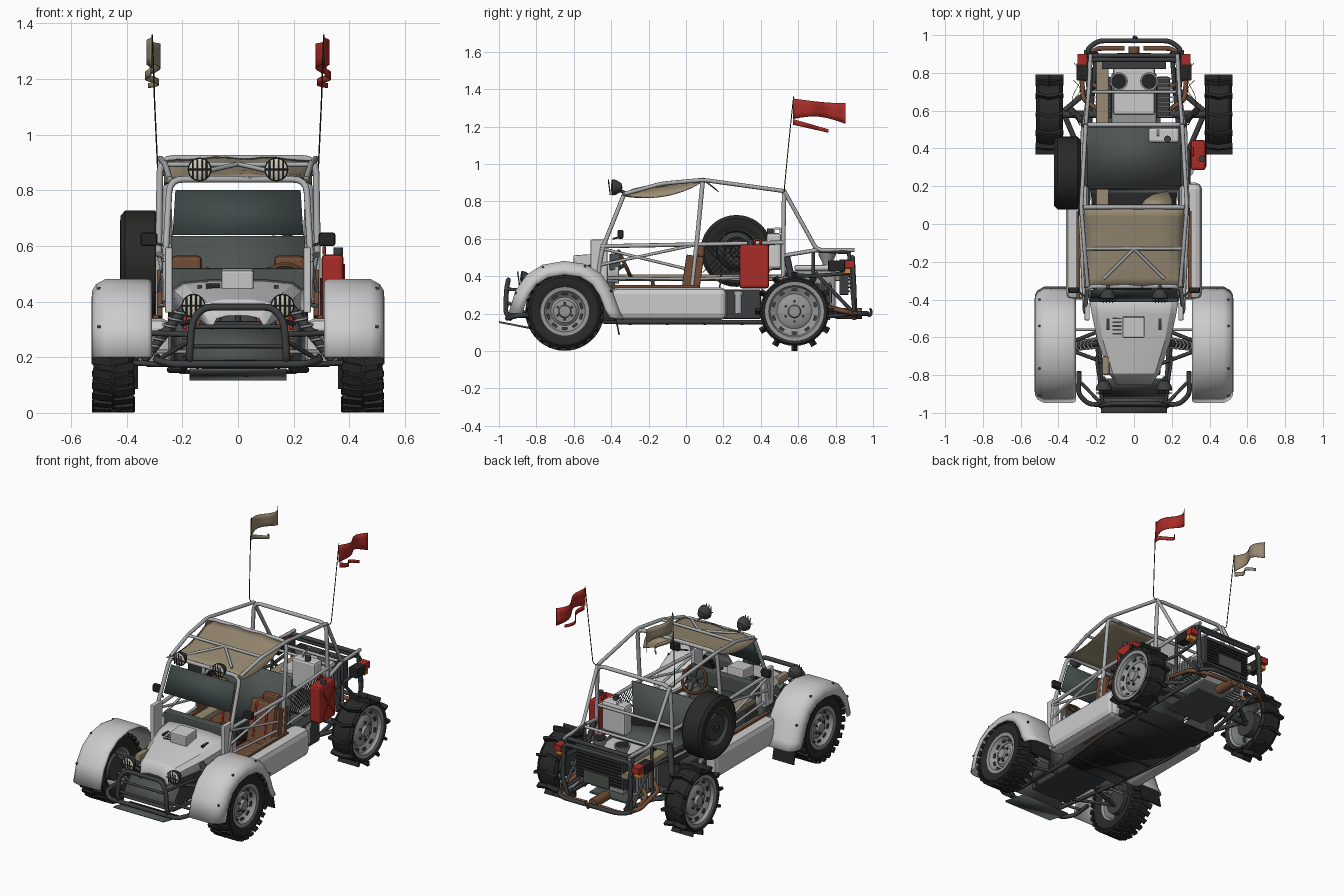
import bpy, bmesh
from math import sin, cos, pi, radians
from mathutils import Vector, Matrix

if "Cube" in bpy.data.objects:
    bpy.data.objects.remove(bpy.data.objects["Cube"])

COL = dict(white=(.62, .62, .62), tube=(.42, .43, .44), dark=(.045, .048, .05), black=(.018, .018, .018),
           tyre=(.022, .022, .021), metal=(.3, .31, .31), panel=(.075, .09, .082), glass=(.05, .068, .065),
           tan=(.32, .26, .17), red=(.4, .025, .02), brown=(.17, .075, .035), amber=(.7, .25, .03), lens=(.6, .56, .45))
MATS = {}
for k, c in COL.items():
    MATS[k] = bpy.data.materials.new(k)
    MATS[k].diffuse_color = (*c, 1)
RY, RZ = Matrix.Rotation(-pi / 2, 4, 'Y'), Matrix.Rotation(-pi / 2, 4, 'Z')
T = Matrix.Translation


def finish(name, bm, mat, mirror=False, bevel=0, solid=0, smooth=35):
    bmesh.ops.recalc_face_normals(bm, faces=bm.faces)
    me = bpy.data.meshes.new(name)
    bm.to_mesh(me)
    bm.free()
    me.materials.append(MATS[mat])
    if smooth:
        me.polygons.foreach_set('use_smooth', [True] * len(me.polygons))
        me.set_sharp_from_angle(angle=radians(smooth))
    ob = bpy.data.objects.new(name, me)
    bpy.context.collection.objects.link(ob)
    if solid:
        m = ob.modifiers.new('solid', 'SOLIDIFY')
        m.thickness, m.offset = solid, 0
    if bevel:
        m = ob.modifiers.new('bevel', 'BEVEL')
        m.width, m.segments = bevel, 2
    if mirror:
        ob.modifiers.new('mirror', 'MIRROR').use_mirror_merge = False
    return ob


def blocks(name, mats, mat, **kw):
    bm = bmesh.new()
    for m in mats:
        bmesh.ops.create_cube(bm, size=1, matrix=m)
    return finish(name, bm, mat, smooth=0, **kw)


def box(name, x0, x1, y0, y1, z0, z1, mat, rx=0, **kw):
    m = T(((x0 + x1) / 2, (y0 + y1) / 2, (z0 + z1) / 2)) @ Matrix.Rotation(radians(rx), 4, 'X')
    return blocks(name, [m @ Matrix.Diagonal((x1 - x0, y1 - y0, z1 - z0, 1))], mat, **kw)


def lathe(name, prof, mx, mat, n=32, **kw):
    bm = bmesh.new()
    rings = [[bm.verts.new(mx @ Vector((a, r * cos(2 * pi * i / n), r * sin(2 * pi * i / n)))) for i in range(n)]
             for a, r in prof]
    for p, q in zip(rings, rings[1:]):
        for i in range(n):
            bm.faces.new((p[i], p[i - 1], q[i - 1], q[i]))
    bmesh.ops.remove_doubles(bm, verts=bm.verts, dist=1e-5)
    return finish(name, bm, mat, **kw)


def sheet(name, rows, mat, **kw):
    bm = bmesh.new()
    g = [[bm.verts.new(p) for p in r] for r in rows]
    for p, q in zip(g, g[1:]):
        for i in range(len(p) - 1):
            bm.faces.new((p[i], p[i + 1], q[i + 1], q[i]))
    return finish(name, bm, mat, **kw)


def tube(name, paths, r, mat, mirror=True, fil=.03):
    cu = bpy.data.curves.new(name, 'CURVE')
    cu.dimensions, cu.bevel_depth, cu.bevel_resolution, cu.use_fill_caps = '3D', r, 2, True
    for path in paths:
        v = [Vector(p) for p in path]
        pts = [v[0]]
        for a, b, c in zip(v, v[1:], v[2:]):
            s = b + (a - b).normalized() * min(fil, (a - b).length * .45)
            e = b + (c - b).normalized() * min(fil, (c - b).length * .45)
            pts += [s * (1 - t) ** 2 + b * 2 * t * (1 - t) + e * t * t for t in (0, .25, .5, .75, 1)]
        pts.append(v[-1])
        for sx in ((1, -1) if mirror else (1,)):
            sp = cu.splines.new('POLY')
            sp.points.add(len(pts) - 1)
            for q, p in zip(sp.points, pts):
                q.co = (p.x * sx, p.y, p.z, 1)
    cu.materials.append(MATS[mat])
    bpy.context.collection.objects.link(bpy.data.objects.new(name, cu))


def across(pts):
    """Half path (ending nearest the middle) continued to the mirrored side."""
    return pts + [(-x, y, z) for x, y, z in reversed(pts)]


def ring(c, n, r, size, a=0, tilt=0, ph=0):
    return [T(c) @ Matrix.Rotation(2 * pi * (i + ph) / n, 4, 'X') @ T((a, 0, r)) @
            Matrix.Rotation(tilt, 4, 'Z') @ Matrix.Diagonal((*size, 1)) for i in range(n)]


def tyre(name, c, R, ri, w, **kw):
    h = [(w * .8, ri), (w, ri + .025), (w * .98, R - .022), (w * .75, R - .003)]
    lathe(name, h + [(-a, r) for a, r in reversed(h)], T(c), 'tyre', 40, **kw)


# wheels
FW, RW, SP = (.448, -.648, .212), (.448, .58, .212), (-.352, .27, .535)
for nm, c, R, ri, mir in (('front', FW, .203, .122, True), ('rear', RW, .188, .15, True), ('spare', SP, .195, .12, False)):
    tyre(nm + '_tyre', c, R, ri, .072, mirror=mir)
    lathe(nm + '_rim', [(-.058, ri), (-.05, ri - .012), (0, ri - .02), (.05, ri - .012), (.062, ri + .008), (.06, ri - .012),
                        (.04, ri - .02), (.022, ri * .62), (.035, ri * .5), (.038, .035), (.055, .03), (.055, 0)],
          T(c) @ Matrix.Rotation(0 if mir else pi, 4, 'Z'), 'metal' if mir else 'dark', 40, mirror=mir)
    lathe(nm + '_brake_drum', [(-.05, 0), (-.05, .08), (0, .08)], T(c), 'dark', 24, mirror=mir)
    if mir:
        blocks(nm + '_rim_slots', ring(c, 10, ri * .78, (.012, .03, .018), .032), 'dark', mirror=True)
        blocks(nm + '_wheel_nuts', ring(c, 6, ri * .36, (.012, .012, .012), .042), 'dark', mirror=True)
blocks('front_tread', ring(FW, 26, .201, (.07, .03, .018), .04, .2) + ring(FW, 26, .201, (.07, .03, .018), -.04, -.2, .5), 'tyre', mirror=True)
blocks('rear_paddles', ring(RW, 12, .196, (.075, .016, .03), .036, .25) + ring(RW, 12, .196, (.075, .016, .03), -.036, -.25), 'tyre', mirror=True)

# front fenders with chamfered outer edge, mud flaps
arc = [(-.945, .2), (-.91, .32), (-.85, .405), (-.765, .458), (-.65, .478), (-.54, .462), (-.455, .41), (-.4, .33), (-.36, .22), (-.335, .17)]
sect = [(.31, .008), (.325, 0), (.40, 0), (.475, 0), (.508, .018), (.521, .04), (.523, .07)]
rows = []
for y, z in arc:
    d = (Vector((FW[1], .2)) - Vector((y, z))).normalized()
    rows.append([(x, y + d.x * o, z + d.y * o) for x, o in sect])
sheet('front_fender', rows, 'white', solid=.007, mirror=True)
box('mud_flap', .36, .51, -.375, -.367, .085, .22, 'black', rx=12, mirror=True)
blocks('fender_rivets', [T((.5, y, z - .01)) @ Matrix.Diagonal((.01, .01, .01, 1)) for y, z in arc[1:8:2]], 'dark', mirror=True)

# shallow bonnet shell over a dark frame box, cowl and bonnet details
rows = []
for y, w, zt, zb in ((-.85, .09, .35, .3), (-.79, .13, .405, .33), (-.62, .19, .44, .35), (-.48, .22, .465, .36), (-.36, .24, .485, .36)):
    rows.append([(w, y, zb), (w, y, zt - .035), (w * .85, y, zt - .01), (w * .4, y, zt), (-w * .4, y, zt), (-w * .85, y, zt - .01), (-w, y, zt - .035), (-w, y, zb)])
sheet('bonnet', rows, 'white', smooth=25, solid=.006)
box('nose_frame_box', -.14, .14, -.8, -.4, .16, .33, 'dark', bevel=.01)
sheet('footwell_side', [[(.2, -.56, .17), (.2, -.56, .36)], [(.24, -.38, .16), (.24, -.38, .37)]], 'panel', solid=.006, mirror=True)
box('bonnet_scoop', -.06, .055, -.6, -.49, .43, .515, 'white', rx=4, bevel=.006)
blocks('bonnet_louvres', [T((-.09, -.5 - i * .02, .461 - i * .003)) @ Matrix.Diagonal((.05, .008, .008, 1)) for i in range(5)], 'dark')
box('cowl_side', .235, .262, -.51, -.42, .36, .595, 'white', bevel=.005, mirror=True)
box('bonnet_latch', .13, .145, -.56, -.5, .445, .46, 'dark', mirror=True)
box('dashboard', -.24, .24, -.41, -.35, .43, .52, 'panel', bevel=.008)
sheet('nose_panel', [[(-.17, -.82, .31), (.17, -.82, .31)], [(-.175, -.92, .19), (.175, -.92, .19)]], 'panel', solid=.008)
sheet('skid_plate', [[(-.175, -1, .155), (.175, -1, .155)], [(-.175, -.83, .122), (.175, -.83, .122)]], 'panel', solid=.01)

# front bumper
tube('bumper_hoop', [across([(.17, -.93, .17), (.175, -.965, .2), (.165, -.96, .33), (.125, -.95, .38)]),
                     across([(.29, -.78, .2), (.295, -.9, .19), (.24, -.955, .175)])], .013, 'dark', False)
tube('bumper_bars', [across([(.17, -.955, z)]) for z in (.24, .31)], .008, 'dark', False)
tube('bumper_braces', [[(.165, -.955, .33), (.2, -.7, .32)], [(.17, -.95, .2), (.2, -.6, .17)], [(.17, -.955, .26), (.28, -.84, .195)]], .009, 'dark')

# lamps
bowl = [(-.045, 0), (-.04, .022), (-.01, .04), (.008, .043), (.012, .04), (.012, .038)]
for nm, c in (('headlight', (.16, -.87, .385)), ('roof_light', (.138, -.385, .875))):
    lathe(nm, bowl, T(c) @ RZ, 'dark', 24, mirror=True)
    lathe(nm + '_lens', [(.006, .039), (.014, .025), (.017, 0)], T(c) @ RZ, 'lens', 24, mirror=True)
    tube(nm + '_guard', [[(c[0] + d, c[1] - .02, c[2] - h), (c[0] + d, c[1] - .03, c[2] + h)] for d, h in ((-.025, .032), (-.009, .041), (.009, .041), (.025, .032))]
         + [[(c[0] - .041, c[1] - .024, c[2]), (c[0] + .041, c[1] - .024, c[2])]], .003, 'dark')
    tube(nm + '_stalk', [[(c[0], c[1] + .02, c[2] - .01), (c[0], c[1] + .06, c[2] - .03)]], .009, 'dark')

# roll cage
A, Atop, B, R = (.262, -.45, .54), (.245, -.33, .84), (.28, .09, .915), (.255, .525, .855)
tube('roll_cage', [across([(.255, -.47, .4), A, Atop]), across([(.285, .03, .33), (.285, .06, .6), B]), across([(.265, .52, .4), (.265, .52, .6), R])], .012, 'tube', False, .05)
tube('cage_rails', [[Atop, (.262, -.13, .895), B, R], [R, (.24, .7, .54), (.23, .9, .54)], [(.265, .52, .51), (.24, .7, .54)],
                    [(.26, -.46, .56), (.285, .06, .57), (.27, .52, .58)]], .011, 'tube')
tube('cage_braces', [[(.262, -.46, .55), (.285, .04, .43)], [(.262, -.46, .46), (.285, .06, .57)],
                     [(.0, -.13, .895), (.16, -.29, .858)], [(.25, -.42, .39), (.285, .03, .385), (.265, .52, .4)]], .008, 'tube')
tube('cage_crossbars', [across([(.26, -.13, .893)]), across([(.265, .52, .6)]), across([(.24, .7, .54)])], .009, 'tube', False)
z0 = .42
tube('side_net', [[(.276, .09 + k * .03, z0 + .15 * f), (.276, .24 + k * .03, z0 + .15 * (1 - f))] for k in range(8) for f in (0, 1)], .0025, 'dark')

# windscreen, firewall and rear deck
sheet('windscreen', [[(-.235, -.41, .64), (.235, -.41, .64)], [(-.225, -.35, .80), (.225, -.35, .80)]], 'glass', solid=.006)
sheet('firewall_and_deck', [[(s * .24, y, z) for s in (-1, 1)] for y, z in ((.17, .17), (.2, .636))], 'panel', solid=.008)
sheet('rear_deck', [[(s * .25, y, z) for s in (-1, 1)] for y, z in ((.195, .42), (.53, .44))], 'panel', solid=.008)

# canvas roof with sagging sides and torn flap
rows = []
for j in range(9):
    t = j / 8
    rows.append([(.265 * u, -.34 + .43 * t, .842 + .075 * t ** .7 - .008 * sin(pi * t) - .04 * abs(u) ** 5 * sin(pi * t) ** .7 - .01 * abs(u) ** 3 + .004 * sin(9 * u + 4 * t))
                 for u in [i / 6 - 1 for i in range(13)]])
sheet('canvas_roof', rows, 'tan', solid=.006)
sheet('canvas_flap', [[(.03, .09, .915), (.2, .09, .915)], [(.06, .13, .89), (.2, .13, .885)], [(.1, .155, .87), (.18, .175, .85)]], 'tan', solid=.004)

# tub, side pods and belly
sheet('belly_pan', [[(-.2, -.4, .15), (.2, -.4, .15)], [(-.24, .42, .15), (.24, .42, .15)]], 'black', solid=.012)
box('rear_belly_pan', -.14, .14, .47, .77, .165, .175, 'panel')
blocks('belly_ribs', [T((0, y, .143)) @ Matrix.Diagonal((.42, .015, .008, 1)) for y in (-.3, -.1, .1, .3)], 'dark')
tube('chassis_rails', [[(.17, -.9, .19), (.2, -.4, .155), (.245, 0, .155), (.24, .45, .155), (.2, .9, .2)]], .012, 'dark')
box('side_pod', .24, .36, -.4, .22, .165, .34, 'white', bevel=.035, mirror=True)
box('pod_tail', .23, .3, .2, .4, .17, .33, 'dark', bevel=.01, mirror=True)
box('sill_trim', .285, .305, -.4, .07, .338, .352, 'brown', mirror=True)
box('side_pad', .272, .292, -.01, .085, .34, .51, 'brown', rx=-8, bevel=.005, mirror=True)
lathe('pod_filler', [(0, .02), (.1, .02), (.1, .026), (.12, .026), (.12, 0)], T((.29, .28, .2)) @ RY, 'tube', 16, mirror=True)

# cockpit
box('seat_base', .06, .24, -.24, .02, .2, .27, 'brown', bevel=.02, mirror=True)
box('seat_back', .06, .24, .01, .06, .24, .52, 'brown', rx=-12, bevel=.02, mirror=True)
box('headrest', .13, .24, .06, .1, .5, .565, 'brown', bevel=.015, mirror=True)
tube('seat_straps', [[(x, -.005, .3), (x, .025, .5), (x, .1, .52)] for x in (.11, .19)], .006, 'red')
M = T((.17, -.325, .46)) @ Matrix.Rotation(radians(25), 4, 'X') @ RZ
tor = [(.01 * sin(k * pi / 4), .08 + .01 * cos(k * pi / 4)) for k in range(9)]
lathe('steering_wheel', tor, M, 'brown', 24)
blocks('steering_spokes', [M @ Matrix.Rotation(a * pi / 3, 4, 'X') @ Matrix.Diagonal((.006, .012, .155, 1)) for a in range(3)], 'dark')
tube('steering_column', [[(.17, -.325, .46), (.17, -.46, .4)], [(0, -.15, .16), (0, -.18, .38)]], .01, 'dark', False)
box('plank', -.2, -.135, -.42, .87, .375, .41, 'tan', bevel=.004)
box('tarp_roll', -.17, -.13, -.8, -.7, .37, .42, 'tan', bevel=.012)
box('mirror', .29, .35, -.365, -.335, .6, .648, 'black', bevel=.008, mirror=True)
tube('mirror_arm', [[(.255, -.39, .6), (.3, -.35, .61)]], .005, 'dark')

# jerry cans and spare mount
for nm, mt, x0, x1, y0, y1, za, zb in (('red_can', 'red', .3, .38, .285, .445, .335, .57), ('white_can', 'white', .075, .24, .43, .51, .44, .63)):
    box(nm, x0, x1, y0, y1, za, zb, mt, bevel=.015)
    xm, ym = (x0 + x1) / 2, (y0 + y1) / 2
    lathe(nm + '_cap', [(0, .018), (.03, .018), (.03, 0)], T((xm + .02, ym - .02, zb - .005)) @ RY, 'dark', 14)
    tube(nm + '_handle', [[(xm - .03, ym, zb), (xm - .03, ym, zb + .025), (xm - .03, ym + .035, zb + .025), (xm - .03, ym + .035, zb)]], .006, mt, False, .01)
blocks('red_can_ribs', [T((.381, .365, .45)) @ Matrix.Rotation(a, 4, 'X') @ Matrix.Diagonal((.008, .012, .2, 1)) for a in (.6, -.6)], 'red')
tube('spare_mount', [[(-.26, .27, .535), (-.42, .27, .535)], [(-.28, .09, .57), (-.28, .45, .57)]], .01, 'dark', False)

# engine bay
box('engine_block', -.12, .12, .52, .8, .23, .43, 'metal', bevel=.012)
box('intake_plenum', -.11, .11, .58, .84, .43, .46, 'white', bevel=.01)
lathe('carburettor', [(0, .025), (.03, .025), (.07, .045), (.085, .048), (.085, .04), (.06, 0)], T((.08, .755, .44)) @ RY, 'metal', 20, mirror=True)
lathe('carburettor_filter', [(0, .04), (.012, .04), (.012, 0)], T((.08, .755, .515)) @ RY, 'black', 20, mirror=True)
box('radiator', -.17, .17, .82, .87, .3, .49, 'dark', bevel=.006)
blocks('radiator_fins', [T((0, .873, .32 + i * .02)) @ Matrix.Diagonal((.31, .008, .008, 1)) for i in range(8)], 'black')
box('cylinder_bank', .12, .19, .56, .78, .25, .36, 'dark', bevel=.01, mirror=True)
blocks('cylinder_fins', [T((.165, .57 + i * .025, .305)) @ Matrix.Diagonal((.08, .008, .13, 1)) for i in range(9)], 'metal', mirror=True)
box('number_plate_panel', -.09, .09, .895, .905, .3, .38, 'panel')

# rear frame, lamps, exhaust and hook
tube('rear_frame', [across([(.23, .68, .54), (.235, .87, .53)]), across([(.2, .9, .17), (.24, .9, .3), (.235, .89, .5)]), across([(.2, .86, .2), (.255, .92, .2), (.19, .97, .2)])], .013, 'dark', False)
tube('rear_frame_posts', [[(.235, .68, .54), (.24, .68, .2)], [(.235, .87, .53), (.24, .9, .2)], [(.24, .68, .4), (.24, .9, .42)],
                          [(.24, .68, .22), (.255, .92, .2)], [(.265, .52, .41), (.24, .68, .4)], [(.24, .69, .42), (.24, .89, .21)]], .01, 'dark')
box('tail_light_box', .245, .305, .76, .85, .425, .485, 'black', bevel=.005, mirror=True)
box('tail_light_red', .25, .3, .845, .9, .445, .485, 'red', mirror=True)
box('tail_light_amber', .25, .3, .845, .88, .415, .442, 'amber', mirror=True)
tube('exhaust', [[(.18, .6, .28), (.27, .66, .25), (.28, .86, .21), (.2, .93, .185), (.05, .93, .19)], [(.18, .72, .28), (.25, .75, .24), (.265, .86, .21)]], .013, 'brown')
tube('tailpipe', [[(0, .8, .2), (0, .94, .2)]], .03, 'brown', False)
tube('tow_hook', [[(0, .96, .2), (0, .985, .185), (.0, .993, .21), (.015, .985, .225)]], .007, 'dark', False, .012)

# suspension
tube('front_arms', [[(.14, y, z), (.39, -.648, z + .01)] for y in (-.74, -.55) for z in (.17, .28)], .01, 'dark')
tube('front_tie_rod', [across([(.38, -.56, .22)])], .007, 'metal', False)
tube('dampers', [[(.34, -.648, .19), (.18, -.63, .39)], [(.33, .6, .22), (.265, .54, .5)]], .018, 'dark')
tube('springs', [[((.34 - .15 * t / 60) + .026 * cos(t * .8), -.648 + .018 * t / 60 + .026 * sin(t * .8), .2 + .18 * t / 60) for t in range(60)]], .005, 'metal', True, .001)
tube('rear_arms', [[(.25, .3, .2), (.37, .58, .21)], [(.2, .74, .2), (.37, .6, .21)]], .014, 'dark')
tube('rear_axle', [across([(.4, .58, .212)])], .02, 'dark', False)

# whip aerials and torn flags
tube('aerial', [[(.255, .525, .85), (.288, .525, .86), (.3, .55, 1.12), (.308, .575, 1.36)]], .0025, 'black', True, .02)
for nm, mt, s in (('red_flag', 'red', 1), ('tan_flag', 'tan', -1)):
    def fx(u):
        return s * (.31 + .035 * u ** .5 * sin(u * 6.5))
    us = [i / 12 for i in range(13)]
    sheet(nm, [[(fx(u), .572 + .28 * u, 1.35 - .025 * sin(u * pi / 2) - v * (.11 - .03 * sin(u * pi))) for u in us] for v in (0, .33, .67, 1)], mt, solid=.003)
    sheet(nm + '_tail', [[(fx(u) + s * .005, .572 + .19 * u, 1.24 - .055 * u - v * (.03 - .012 * u)) for u in us] for v in (0, 1)], mt, solid=.003)

for m in bpy.data.materials:
    if m.users and not m.is_grease_pencil:
        m.use_nodes = True
        m.node_tree.nodes["Principled BSDF"].inputs["Base Color"].default_value = m.diffuse_color
